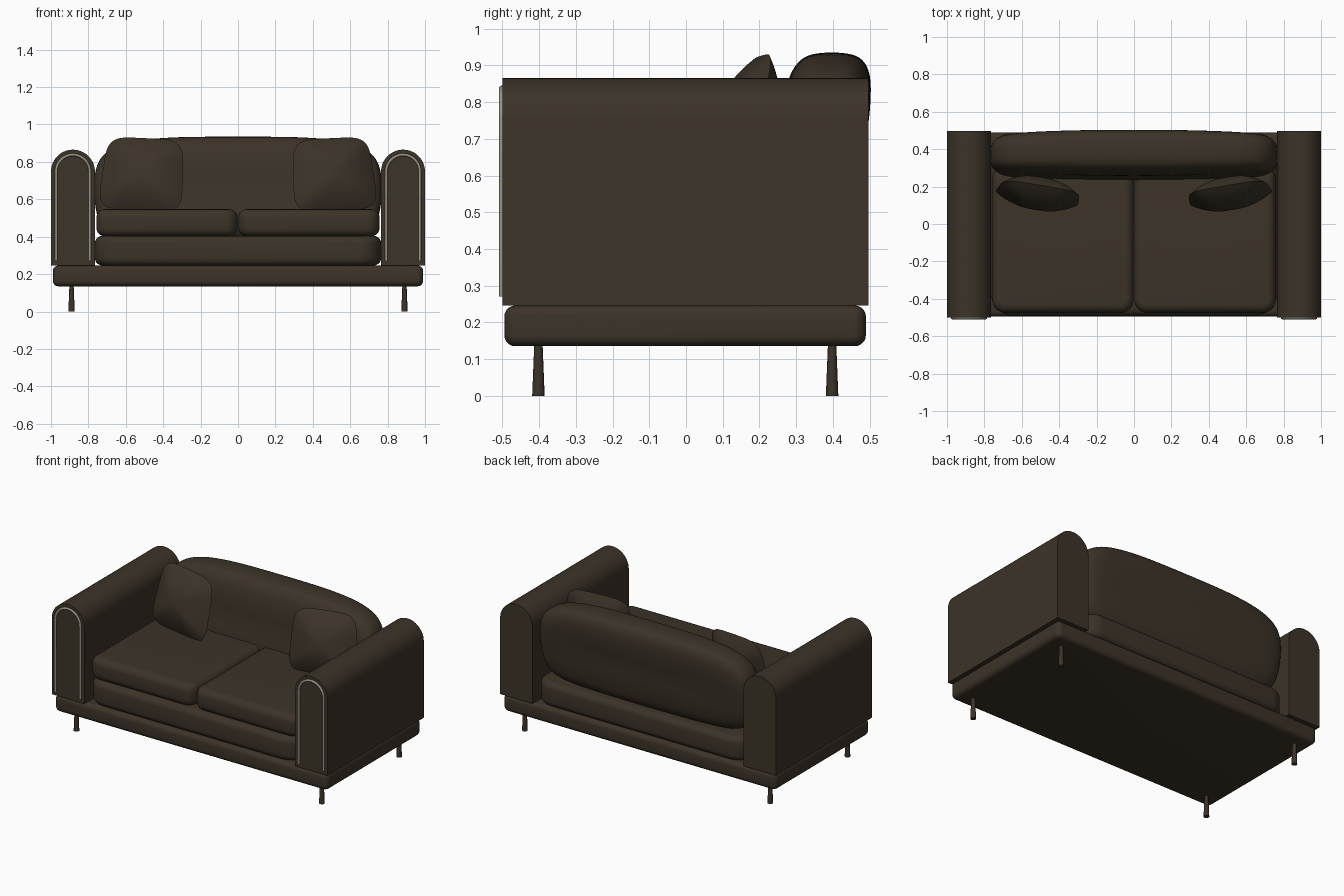
import bpy, bmesh, math
from mathutils import Matrix, Vector

if "Cube" in bpy.data.objects:
    bpy.data.objects.remove(bpy.data.objects["Cube"])


def material(name, rgb):
    m = bpy.data.materials.new(name)
    m.diffuse_color = (*rgb, 1)
    m.use_nodes = True
    m.node_tree.nodes["Principled BSDF"].inputs["Base Color"].default_value = m.diffuse_color
    return m


BROWN = material("dark brown leather", (0.045, 0.033, 0.021))
TRIM = material("pale metal trim", (0.33, 0.30, 0.25))


def finish(bm, name, mat, angle=40):
    bmesh.ops.recalc_face_normals(bm, faces=bm.faces)
    me = bpy.data.meshes.new(name)
    bm.to_mesh(me)
    bm.free()
    ob = bpy.data.objects.new(name, me)
    bpy.context.collection.objects.link(ob)
    me.materials.append(mat)
    bpy.ops.object.select_all(action='DESELECT')
    ob.select_set(True)
    bpy.context.view_layer.objects.active = ob
    bpy.ops.object.shade_smooth_by_angle(angle=math.radians(angle))
    return ob


def round_rims(bm, r, segs):
    edges = [e for e in bm.edges if e.calc_face_angle(0) > 0.8]
    bmesh.ops.bevel(bm, geom=edges, offset=r, segments=segs, profile=0.5, affect='EDGES')


def soft_box(name, lo, hi, corner, rim):
    """Box with rounded plan corners and rounded top and bottom rims."""
    lo, hi = Vector(lo), Vector(hi)
    bm = bmesh.new()
    bmesh.ops.create_cube(bm, size=1)
    for v in bm.verts:
        v.co = (lo + hi) / 2 + v.co * (hi - lo)
    upright = [e for e in bm.edges if abs(e.verts[0].co.z - e.verts[1].co.z) > 0.01]
    bmesh.ops.bevel(bm, geom=upright, offset=corner, segments=8, profile=0.5, affect='EDGES')
    round_rims(bm, rim, 5)
    return finish(bm, name, BROWN)


def loft(bm, rings):
    """Skin a list of closed rings and cap both ends."""
    rows = [[bm.verts.new(p) for p in ring] for ring in rings]
    n = len(rows[0])
    for a, b in zip(rows, rows[1:]):
        for i in range(n):
            j = (i + 1) % n
            bm.faces.new((a[i], a[j], b[j], b[i]))
    bm.faces.new(rows[0])
    bm.faces.new(rows[-1])


# Plinth, seat base and two seat cushions
soft_box("plinth", (-0.99, -0.495, 0.135), (0.99, 0.49, 0.246), 0.035, 0.03)
soft_box("seat_base", (-0.765, -0.49, 0.246), (0.765, 0.49, 0.405), 0.12, 0.04)
for s, side in ((-1, "left"), (1, "right")):
    x0, x1 = sorted((s * 0.002, s * 0.757))
    soft_box(side + "_seat_cushion", (x0, -0.475, 0.402), (x1, 0.31, 0.547), 0.07, 0.045)

# Backrest: rounded outline lofted front to back, leaning slightly
half = [(0.18, 0.936), (0.35, 0.933), (0.52, 0.92), (0.64, 0.893), (0.715, 0.85), (0.757, 0.79),
        (0.772, 0.70), (0.768, 0.57), (0.745, 0.47), (0.68, 0.41), (0.52, 0.39), (0.2, 0.385)]
outline = half + [(-x, z) for x, z in reversed(half)]
sections = [(-0.118, 0.20), (-0.116, 0.11), (-0.106, 0.055), (-0.085, 0.02), (-0.05, 0), (0.05, 0),
            (0.09, 0.018), (0.113, 0.055), (0.122, 0.11), (0.125, 0.20)]
rings = []
for dy, inset in sections:
    ring = []
    for x, z in outline:
        px = x * (1 - inset / 0.772)
        pz = 0.66 + (z - 0.66) * (1 - inset / 0.276)
        ring.append((px, 0.383 + dy * (1 - 0.15 * (px / 0.77) ** 2) + 0.11 * (pz - 0.82), pz))
    rings.append(ring)
bm = bmesh.new()
loft(bm, rings)
back = finish(bm, "backrest", BROWN, 80)
sub = back.modifiers.new("smooth", 'SUBSURF')
sub.levels = sub.render_levels = 2

for s, side in ((-1, "left"), (1, "right")):
    # Arm: arched profile run front to back with rounded rims
    r, cx, cz = 0.1175, s * 0.8825, 0.748
    arch = [(cx + r * math.cos(math.pi * i / 24), cz + r * math.sin(math.pi * i / 24)) for i in range(25)]
    prof = arch + [(cx - r, 0.246), (cx + r, 0.246)]
    bm = bmesh.new()
    loft(bm, [[(x, y, z) for x, z in prof] for y in (-0.5, 0.497)])
    round_rims(bm, 0.024, 4)
    finish(bm, side + "_arm", BROWN)

    # Thin arched piping on the arm front
    tr, tz = 0.09, 0.748
    path = [(cx + tr, 0.27)]
    path += [(cx + tr * math.cos(math.pi * i / 24), tz + tr * math.sin(math.pi * i / 24)) for i in range(25)]
    path += [(cx - tr, 0.27)]
    cu = bpy.data.curves.new(side + "_arm_trim", 'CURVE')
    cu.dimensions = '3D'
    cu.bevel_depth, cu.bevel_resolution, cu.use_fill_caps = 0.0075, 2, True
    sp = cu.splines.new('POLY')
    sp.points.add(len(path) - 1)
    for p, (x, z) in zip(sp.points, path):
        p.co = (x, -0.502, z, 1)
    cu.materials.append(TRIM)
    ob = bpy.data.objects.new(side + "_arm_trim", cu)
    bpy.context.collection.objects.link(ob)
    bpy.ops.object.select_all(action='DESELECT')
    ob.select_set(True)
    bpy.context.view_layer.objects.active = ob
    bpy.ops.object.convert(target='MESH')

    # Throw pillow: lens with a squared outline, leaning on the backrest
    bm = bmesh.new()
    rings = []
    n, steps = 64, 10
    for k in range(-steps + 1, steps):
        t = 1 - abs(k) / steps
        depth = math.copysign(0.085 * (1 - t * t), k)
        ring = []
        for i in range(n):
            a = 2 * math.pi * i / n
            c, d = math.cos(a), math.sin(a)
            u = math.copysign(abs(c) ** 0.42, c) * t
            v = math.copysign(abs(d) ** 0.42, d) * t
            ring.append((u * (0.218 - 0.012 * v), depth, v * 0.2))
        rings.append(ring)
    loft(bm, rings)
    turn = (Matrix.Translation((s * 0.51, 0.163, 0.732)) @ Matrix.Rotation(s * math.radians(9), 4, 'Z')
            @ Matrix.Rotation(math.radians(-13), 4, 'X') @ Matrix.Rotation(s * math.radians(-3), 4, 'Y'))
    bm.transform(turn)
    finish(bm, side + "_pillow", BROWN, 50)

    # Legs: slim, slightly wider at the foot
    for y, end in ((-0.402, "front"), (0.398, "back")):
        bm = bmesh.new()
        bmesh.ops.create_cone(bm, cap_ends=True, segments=20, radius1=0.017, radius2=0.011, depth=0.15,
                              matrix=Matrix.Translation((s * 0.89, y, 0.075)))
        finish(bm, f"{end}_{side}_leg", BROWN)
